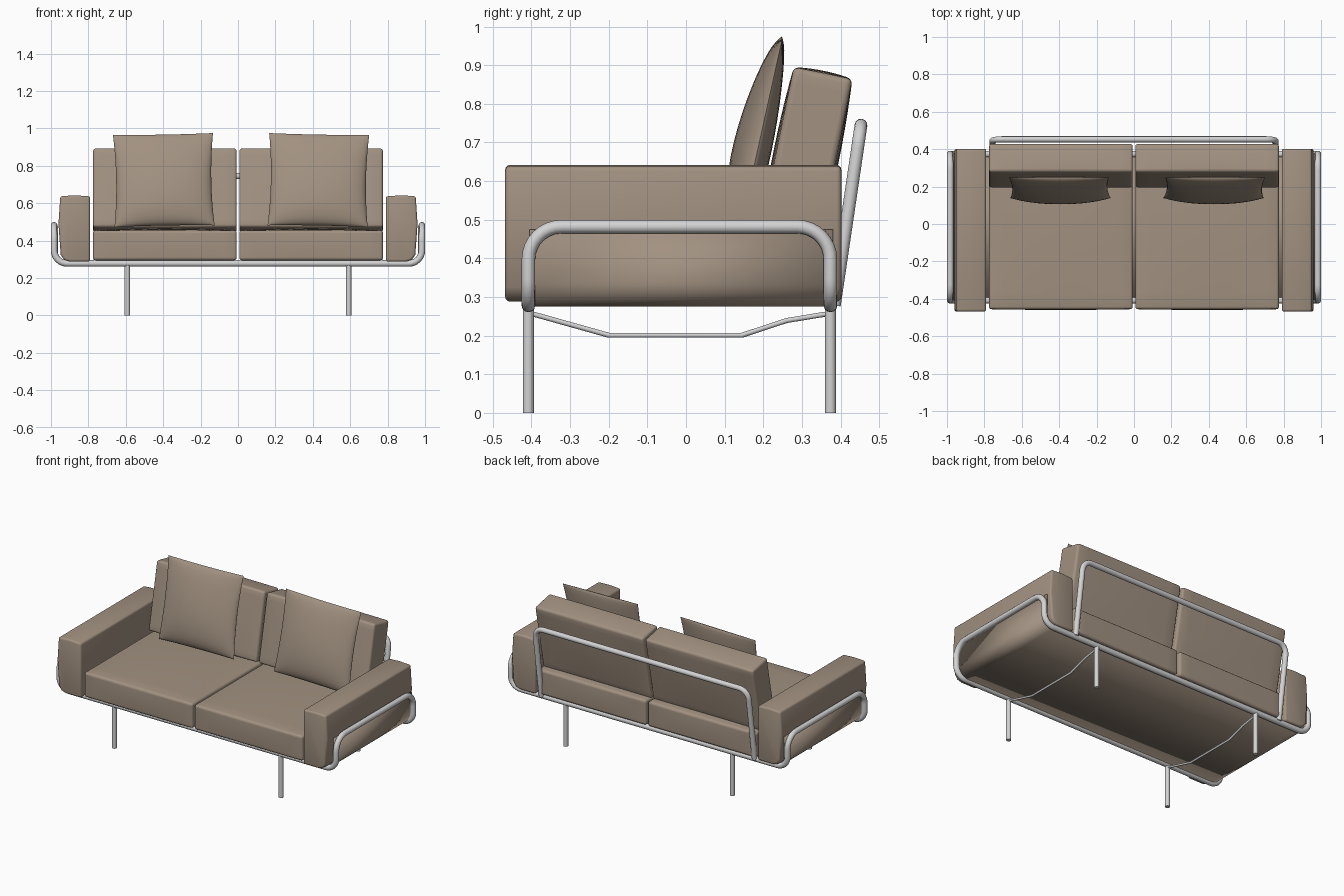
import bpy, bmesh, math
from mathutils import Vector, Matrix

if "Cube" in bpy.data.objects:
    bpy.data.objects.remove(bpy.data.objects["Cube"])


def material(name, rgb):
    m = bpy.data.materials.new(name)
    m.diffuse_color = (*rgb, 1)
    m.use_nodes = True
    m.node_tree.nodes["Principled BSDF"].inputs["Base Color"].default_value = m.diffuse_color
    return m


FABRIC = material("taupe_fabric", (0.36, 0.285, 0.22))
METAL = material("light_grey_metal", (0.65, 0.65, 0.66))


def finish(bm, name, mat, matrix=Matrix(), bevel=0.0):
    """Round the hard edges, place the mesh and smooth it."""
    bmesh.ops.recalc_face_normals(bm, faces=bm.faces)
    if bevel:
        hard = [e for e in bm.edges if e.is_manifold and e.calc_face_angle() > math.radians(50)]
        bmesh.ops.bevel(bm, geom=hard, offset=bevel, segments=3, profile=0.5, affect='EDGES')
    bm.transform(matrix)
    me = bpy.data.meshes.new(name)
    bm.to_mesh(me)
    bm.free()
    me.materials.append(mat)
    ob = bpy.data.objects.new(name, me)
    bpy.context.collection.objects.link(ob)
    bpy.ops.object.select_all(action='DESELECT')
    ob.select_set(True)
    bpy.context.view_layer.objects.active = ob
    bpy.ops.object.shade_smooth_by_angle(angle=math.radians(40))
    return ob


def cushion(name, size, bulge, matrix, bevel=0.014):
    """Box with gently swollen faces."""
    bm = bmesh.new()
    bmesh.ops.create_cube(bm, size=2)
    bmesh.ops.subdivide_edges(bm, edges=bm.edges[:], cuts=9, use_grid_fill=True)
    for v in bm.verts:
        c = v.co.copy()
        for i in range(3):
            j, k = (i + 1) % 3, (i + 2) % 3
            swell = (1 - c[j] ** 2) * (1 - c[k] ** 2) * bulge[i] if abs(c[i]) > 0.999 else 0
            v.co[i] = c[i] * (size[i] / 2 + swell)
    return finish(bm, name, FABRIC, matrix, bevel)


def fillet(points, radii, closed=False, steps=8):
    """Round the corners of a path."""
    pts = [Vector(p) for p in points]
    out = []
    for i, p in enumerate(pts):
        r = radii[i]
        if r == 0 or (not closed and i in (0, len(pts) - 1)):
            out.append(p)
            continue
        a = (pts[i - 1] - p).normalized()
        b = (pts[(i + 1) % len(pts)] - p).normalized()
        half = a.angle(b) / 2
        centre = p + (a + b).normalized() * (r / math.sin(half))
        start = p + a * (r / math.tan(half)) - centre
        end = p + b * (r / math.tan(half)) - centre
        sweep = start.angle(end)
        for k in range(steps + 1):
            t = k / steps
            out.append(centre + (start * math.sin((1 - t) * sweep) + end * math.sin(t * sweep)) / math.sin(sweep))
    return out


def tube(name, pts, radius, closed=False):
    cu = bpy.data.curves.new(name, 'CURVE')
    cu.dimensions = '3D'
    cu.bevel_depth = radius
    cu.bevel_resolution = 4
    cu.use_fill_caps = True
    sp = cu.splines.new('POLY')
    sp.points.add(len(pts) - 1)
    for q, p in zip(sp.points, pts):
        q.co = (*p, 1)
    sp.use_cyclic_u = closed
    sp.use_smooth = True
    cu.materials.append(METAL)
    ob = bpy.data.objects.new(name, cu)
    bpy.context.collection.objects.link(ob)


def pillow(name, matrix, w=0.535, h=0.505, n=20):
    """Pinched scatter pillow: two swollen sheets sharing their rim."""
    bm = bmesh.new()
    for depth in (-0.062, 0.036):
        g = [[None] * (n + 1) for _ in range(n + 1)]
        for i in range(n + 1):
            for j in range(n + 1):
                u, v = -math.cos(math.pi * i / n), -math.cos(math.pi * j / n)
                fat = max(0, (1 - u * u) * (1 - v * v)) ** 0.5 * (1 - 0.25 * v)
                g[i][j] = bm.verts.new((w / 2 * u * (1 - 0.05 * (1 - v * v)), depth * fat,
                                        h / 2 * v * (1 - 0.015 * (1 - u * u))))
        for i in range(n):
            for j in range(n):
                bm.faces.new((g[i][j], g[i + 1][j], g[i + 1][j + 1], g[i][j + 1]))
    bmesh.ops.remove_doubles(bm, verts=bm.verts, dist=1e-5)
    return finish(bm, name, FABRIC, matrix)


YF, YB, ZR, ZT, XS = -0.408, 0.374, 0.278, 0.482, 0.983

# Continuous tubular frame: front and back rails joined by raised side loops
side = [(XS, YF, ZR), (XS, YF, ZT), (XS, YB, ZT), (XS, YB, ZR)]
loop = side + [(-x, y, z) for x, y, z in reversed(side)]
tube("frame_loop", fillet(loop, [0.07, 0.085, 0.085, 0.07] * 2, True), 0.0175, True)

# Leaning tube behind the backrest
hoop = [(-0.757, 0.384, ZR), (-0.757, 0.453, 0.745), (0.757, 0.453, 0.745), (0.757, 0.384, ZR)]
tube("back_hoop", fillet(hoop, [0, 0.06, 0.06, 0]), 0.0165)

# Fabric sling under the seat, turned up outside the arms
path = fillet([(-0.966, 0, 0.475), (-0.966, 0, 0.279), (0.966, 0, 0.279), (0.966, 0, 0.475)], [0, 0.06, 0.06, 0])
bm = bmesh.new()
rows = [[bm.verts.new((p.x, y, p.z)) for p in path] for y in (-0.405, 0.38)]
for i in range(len(path) - 1):
    bm.faces.new((rows[0][i], rows[0][i + 1], rows[1][i + 1], rows[1][i]))
sling = finish(bm, "sling", FABRIC)
mod = sling.modifiers.new("thickness", 'SOLIDIFY')
mod.thickness = 0.008
mod.offset = 0

ARM = [(0.79, 0.288), (0.90, 0.288), (0.93, 0.298), (0.948, 0.325), (0.96, 0.49),
       (0.95, 0.638), (0.87, 0.642), (0.79, 0.637)]

for s, tag in ((-1, "left"), (1, "right")):
    # Legs and the bent brace between them
    for y, end in ((YF, "front"), (YB, "back")):
        tube(f"{tag}_{end}_leg", [(s * 0.592, y, 0), (s * 0.592, y, ZR)], 0.0145)
    brace = [(-0.40, 0.257), (-0.20, 0.201), (0.145, 0.201), (0.26, 0.239), (0.37, 0.257)]
    tube(f"{tag}_brace", [(s * 0.592, y, z) for y, z in brace], 0.0065)

    # Armrest
    bm = bmesh.new()
    a = [bm.verts.new((s * x, -0.468, z)) for x, z in ARM]
    b = [bm.verts.new((s * x, 0.402, z)) for x, z in ARM]
    bm.faces.new(a)
    bm.faces.new(b)
    for i in range(len(ARM)):
        j = (i + 1) % len(ARM)
        bm.faces.new((a[i], a[j], b[j], b[i]))
    finish(bm, f"{tag}_armrest", FABRIC, bevel=0.012)

    # Seat and back cushions
    cushion(f"{tag}_seat_cushion", (0.768, 0.855, 0.16), (0, 0.004, 0.012),
            Matrix.Translation((s * 0.391, -0.028, 0.375)))
    cushion(f"{tag}_back_cushion", (0.768, 0.155, 0.43), (0, 0.008, 0.006),
            Matrix.Translation((s * 0.391, 0.312, 0.669)) @ Matrix.Rotation(math.radians(-11.5), 4, 'X'))

    # Scatter pillow leaning on the back cushion
    pillow(f"{tag}_pillow", Matrix.Translation((-0.397 if s < 0 else 0.43, 0.194, 0.724))
           @ Matrix.Rotation(math.radians(s * 1.0), 4, 'Y')
           @ Matrix.Rotation(math.radians(-12.5), 4, 'X'))
